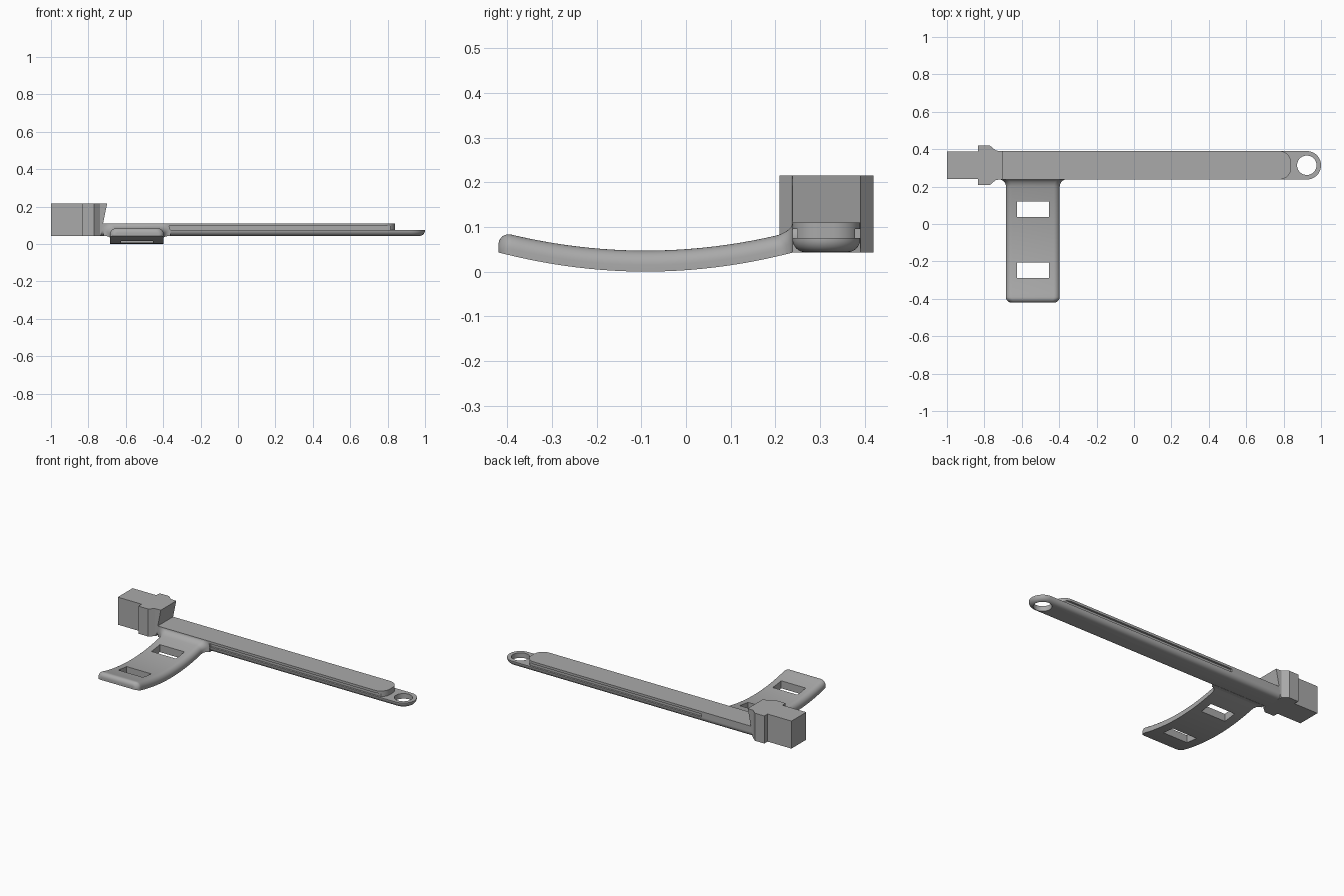
import bpy, bmesh, math

if "Cube" in bpy.data.objects:
    bpy.data.objects.remove(bpy.data.objects["Cube"])

GREY = (0.40, 0.40, 0.40, 1)
mat = bpy.data.materials.new("plain grey")
mat.use_nodes = True
mat.diffuse_color = GREY
mat.node_tree.nodes["Principled BSDF"].inputs["Base Color"].default_value = GREY

YC, HALF = 0.314, 0.076       # arm centre line and half width
BASE, STEP, TOP = 0.043, 0.075, 0.11


def loft(name, rings):
    """Skin closed rings of equal length and cap both ends."""
    bm = bmesh.new()
    vs = [[bm.verts.new(p) for p in ring] for ring in rings]
    n = len(vs[0])
    for a, b in zip(vs, vs[1:]):
        for i in range(n):
            j = (i + 1) % n
            bm.faces.new((a[i], a[j], b[j], b[i]))
    bm.faces.new(vs[0])
    bm.faces.new(vs[-1])
    bmesh.ops.recalc_face_normals(bm, faces=bm.faces)
    mesh = bpy.data.meshes.new(name)
    bm.to_mesh(mesh)
    bm.free()
    mesh.materials.append(mat)
    obj = bpy.data.objects.new(name, mesh)
    bpy.context.collection.objects.link(obj)
    return obj


def box(name, x0, x1, y0, y1, z0, z1):
    base = [(x0, y0), (x1, y0), (x1, y1), (x0, y1)]
    return loft(name, [[(x, y, z) for x, y in base] for z in (z0, z1)])


def cut(obj, cutters):
    for c in cutters:
        mod = obj.modifiers.new("cut", 'BOOLEAN')
        mod.operation = 'DIFFERENCE'
        mod.solver = 'EXACT'
        mod.object = c
    bpy.context.view_layer.update()
    deps = bpy.context.evaluated_depsgraph_get()
    obj.data = bpy.data.meshes.new_from_object(obj.evaluated_get(deps))
    obj.modifiers.clear()
    for c in cutters:
        bpy.data.objects.remove(c)


def arm_outline(x0, x1, half, radius, z, steps=12):
    """Bar outline with its +x corners rounded."""
    pts = [(x0, YC + half, z), (x0, YC - half, z)]
    for side in (-1, 1):
        for i in range(steps + 1):
            a = math.pi / 2 * (i / steps if side > 0 else i / steps - 1)
            pts.append((x1 - radius + radius * math.cos(a),
                        YC + side * (half - radius) + radius * math.sin(a), z))
    return pts


def ease(t):
    """Quarter-circle rise from 0 to 1."""
    t = max(0, min(1, t))
    return 1 - math.sqrt(1 - t * t)


# Lower plate: rounded underside, round tip with an eyelet
ROUND = 0.03
rings = []
for i in range(9):
    a = math.pi / 2 * i / 8
    d = ROUND * (1 - math.sin(a))
    rings.append(arm_outline(-0.75, 1 - d, HALF - d, HALF - d - 0.0005,
                             BASE + ROUND * (1 - math.cos(a))))
rings.append(arm_outline(-0.75, 1, HALF, HALF - 0.0005, STEP))
plate = loft("arm_lower_plate", rings)
circle = [(0.924 + 0.052 * math.cos(math.tau * i / 40),
           YC + 0.052 * math.sin(math.tau * i / 40)) for i in range(40)]
cut(plate, [loft("eyelet_cutter", [[(x, y, z) for x, y in circle] for z in (0, 0.2)])])

# Upper bar with a long groove on each side
bar = loft("arm_upper_bar", [arm_outline(-0.75, 0.84, HALF, 0.062, z) for z in (STEP, TOP)])
cut(bar, [box("groove_cutter", -0.38, 0.86, YC + s * (HALF - 0.012), YC + s * 0.12, 0.07, 0.095)
          for s in (-1, 1)])

# Head block with side flanges and a slanted inner face
side = [(-1, 0.073), (-0.835, 0.073), (-0.835, 0.105), (-0.77, 0.105), (-0.738, 0.078)]
head_rings = []
for z, end in ((BASE, -0.735), (0.215, -0.70)):
    half = side + [(end, 0.076)]
    head_rings.append([(x, YC - y, z) for x, y in half] + [(x, YC + y, z) for x, y in reversed(half)])
head = loft("head_block", head_rings)

# Curved strap: flat underside, rounded top edges, blended into the arm
XS, Y0, Y1 = -0.541, -0.42, 0.238
ys = [Y0 + 0.03 * (1 - math.cos(math.pi / 2 * i / 8)) for i in range(9)]
ys += [-0.39 + 0.59 * i / 30 for i in range(1, 31)]
ys += [0.2 + (Y1 - 0.2) * math.sin(math.pi / 2 * i / 8) for i in range(1, 9)] + [0.26]
sections = []
for y in ys:
    tip = ease(1 - (y - Y0) / 0.03)
    blend = ease((y - 0.2) / (Y1 - 0.2))
    low = min(BASE, BASE * ((y + 0.09) / 0.33) ** 2)
    high = low + 0.047 - 0.032 * tip + 0.018 * blend
    w = 0.144 - 0.03 * tip + 0.035 * blend
    r = min(0.032, (high - low) * 0.85)
    right = [(w, low)] + [(w - r + r * math.cos(math.pi / 2 * i / 8),
                           high - r + r * math.sin(math.pi / 2 * i / 8)) for i in range(9)]
    sections.append([(XS + x, y, z) for x, z in right] +
                    [(XS - x, y, z) for x, z in reversed(right)])
strap = loft("strap", sections)
cut(strap, [box("slot_cutter", -0.625, -0.455, y, y + 0.083, -0.1, 0.2) for y in (-0.29, 0.038)])

# Smooth the rounded parts while keeping edges sharp
bpy.ops.object.select_all(action='DESELECT')
for obj in (plate, bar, head, strap):
    obj.select_set(True)
bpy.context.view_layer.objects.active = plate
bpy.ops.object.shade_smooth_by_angle(angle=math.radians(30))
